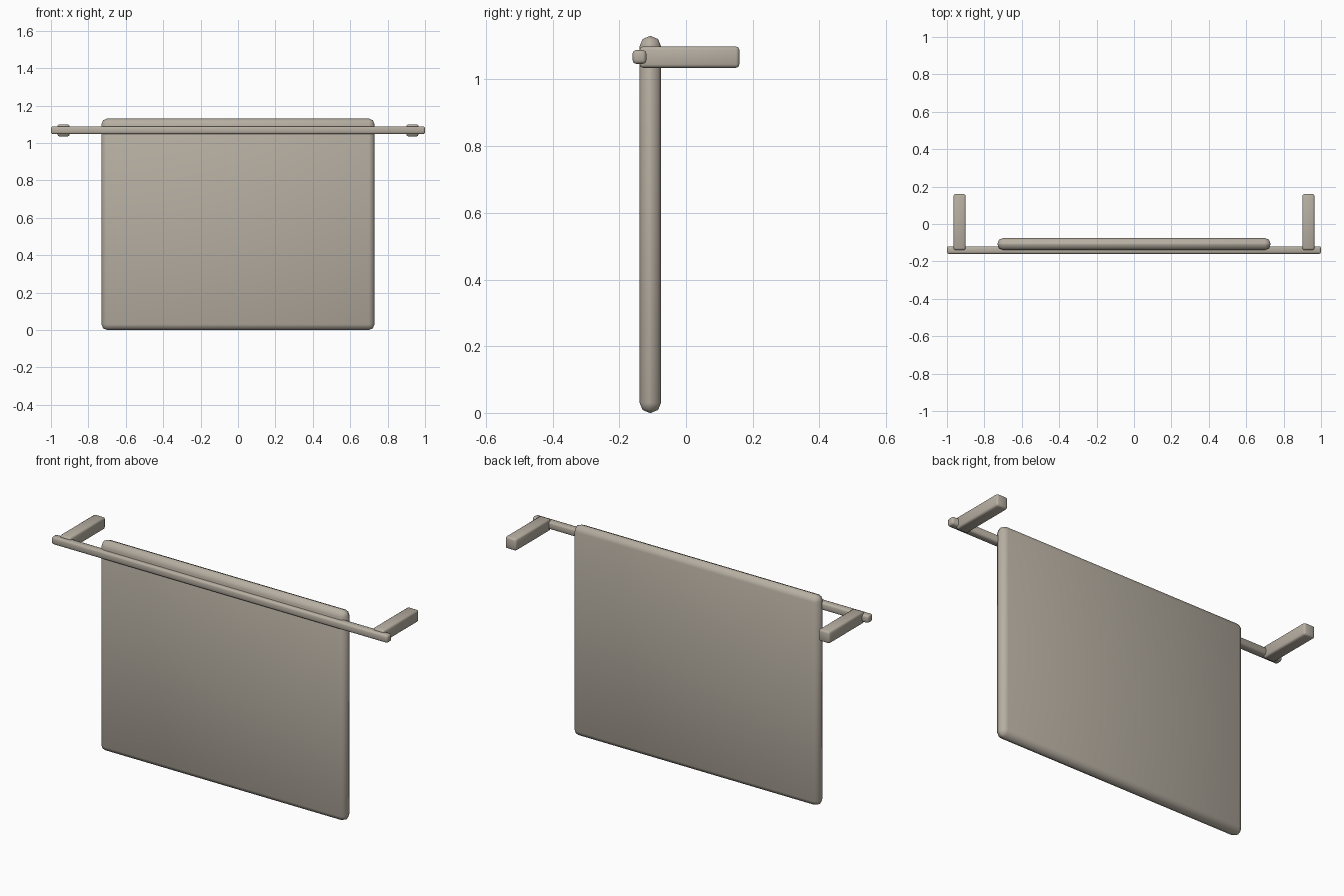
import bpy
import math

if "Cube" in bpy.data.objects:
    bpy.data.objects.remove(bpy.data.objects["Cube"], do_unlink=True)

# One warm grey for every part
COLOR = (0.47, 0.425, 0.36, 1.0)
mat = bpy.data.materials.new("warm_grey")
mat.use_nodes = True
mat.diffuse_color = COLOR
mat.node_tree.nodes["Principled BSDF"].inputs["Base Color"].default_value = COLOR


def rounded_box(name, low, high, bevel):
    """Box between two corners with rounded, smooth-shaded edges."""
    center = [(a + b) / 2 for a, b in zip(low, high)]
    bpy.ops.mesh.primitive_cube_add(size=1, location=center)
    ob = bpy.context.object
    ob.name = name
    ob.scale = [b - a for a, b in zip(low, high)]
    bpy.ops.object.transform_apply(location=False, rotation=False, scale=True)
    mod = ob.modifiers.new("rounded_edges", "BEVEL")
    mod.width = bevel
    mod.segments = 2
    bpy.ops.object.modifier_apply(modifier=mod.name)
    bpy.ops.object.shade_smooth_by_angle(angle=math.radians(50))
    ob.data.materials.append(mat)
    return ob


# Hanging towel and the rail in front of it
rounded_box("towel", (-0.73, -0.139, 0), (0.73, -0.075, 1.13), 0.03)
rounded_box("rail", (-1, -0.16, 1.047), (1, -0.119, 1.088), 0.01)

# Wall brackets at both ends
for side, sign in (("left", 1), ("right", -1)):
    xs = sorted((sign * 0.9, sign * 0.965))
    rounded_box(side + "_bracket", (xs[0], -0.139, 1.035), (xs[1], 0.16, 1.099), 0.01)
